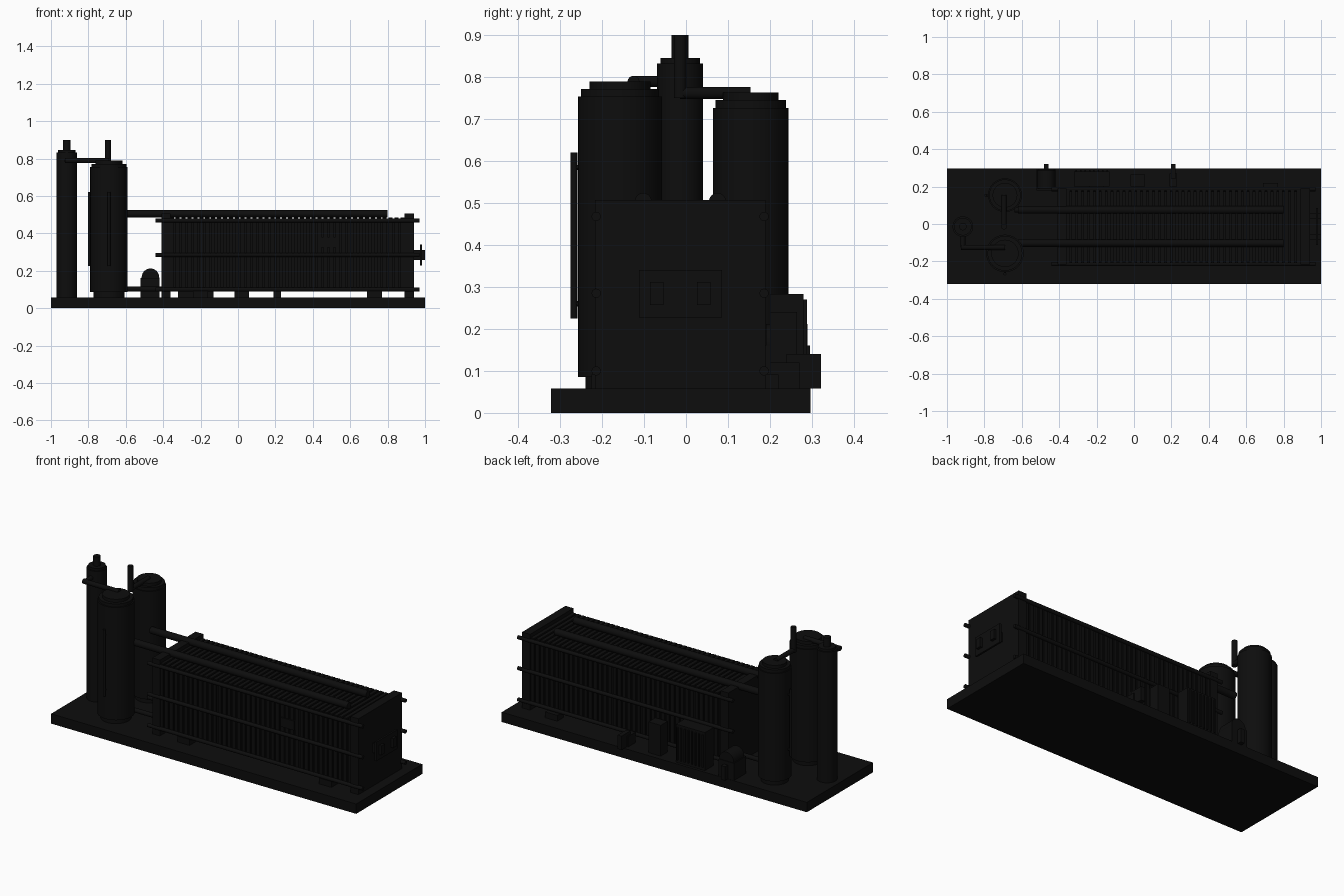
import bpy
import bmesh
from mathutils import Matrix, Vector

cube = bpy.data.objects.get("Cube")
if cube:
    bpy.data.objects.remove(cube, do_unlink=True)

black = bpy.data.materials.new("near_black")
black.use_nodes = True
tone = (0.004, 0.004, 0.004, 1)
black.diffuse_color = tone
black.node_tree.nodes["Principled BSDF"].inputs["Base Color"].default_value = tone


def finish(name, bm, smooth=False):
    mesh = bpy.data.meshes.new(name)
    bm.to_mesh(mesh)
    bm.free()
    mesh.materials.append(black)
    obj = bpy.data.objects.new(name, mesh)
    bpy.context.collection.objects.link(obj)
    if smooth:
        bpy.ops.object.select_all(action="DESELECT")
        obj.select_set(True)
        bpy.context.view_layer.objects.active = obj
        bpy.ops.object.shade_smooth_by_angle()
    return obj


def add_box(bm, x, y, z):
    lo, hi = Vector((x[0], y[0], z[0])), Vector((x[1], y[1], z[1]))
    mat = Matrix.Translation((lo + hi) / 2) @ Matrix.Diagonal((*(hi - lo), 1))
    bmesh.ops.create_cube(bm, size=1, matrix=mat)


def add_rod(bm, a, b, radius, sides=32):
    a, b = Vector(a), Vector(b)
    turn = (b - a).to_track_quat("Z", "Y").to_matrix().to_4x4()
    bmesh.ops.create_cone(bm, cap_ends=True, segments=sides, radius1=radius, radius2=radius,
                          depth=(b - a).length, matrix=Matrix.Translation((a + b) / 2) @ turn)


def box(name, x, y, z):
    bm = bmesh.new()
    add_box(bm, x, y, z)
    return finish(name, bm)


def rod(name, points, radius, sides=32):
    bm = bmesh.new()
    for a, b in zip(points, points[1:]):
        add_rod(bm, a, b, radius, sides)
    return finish(name, bm, True)


def vessel(name, x, y, tiers):
    """Stacked discs: each tier is radius, bottom, top."""
    bm = bmesh.new()
    for radius, low, high in tiers:
        add_rod(bm, (x, y, low), (x, y, high), radius, 48)
    return finish(name, bm, True)


FLOOR = 0.058
MID = -0.014

box("base_skid", (-1, 1), (-0.322, 0.297), (0, FLOOR))

# Separator tanks and scrubber column
vessel("front_tank", -0.69, -0.157, [(0.083, FLOOR, 0.087), (0.1, 0.086, 0.754),
                                     (0.093, 0.75, 0.772), (0.073, 0.77, 0.79)])
vessel("rear_tank", -0.69, 0.154, [(0.075, FLOOR, 0.087), (0.09, 0.086, 0.726),
                                   (0.084, 0.72, 0.745), (0.066, 0.74, 0.763)])
vessel("scrubber_column", -0.915, MID, [(0.055, FLOOR, 0.832), (0.047, 0.83, 0.846),
                                        (0.02, 0.84, 0.9)])

# Level gauges
rod("front_gauge", [(-0.69, -0.267, 0.225), (-0.69, -0.267, 0.62)], 0.008, 16)
rod("rear_gauge", [(-0.795, 0.154, 0.225), (-0.795, 0.154, 0.62)], 0.007, 16)
for z in (0.26, 0.585):
    rod("front_gauge_stub", [(-0.69, -0.267, z), (-0.69, -0.25, z)], 0.006, 12)
    rod("rear_gauge_stub", [(-0.795, 0.154, z), (-0.775, 0.154, z)], 0.006, 12)

# Overhead gas pipes and vent
rod("column_pipe", [(-0.925, -0.125, 0.789), (-0.69, -0.125, 0.789)], 0.014)
rod("column_elbow", [(-0.915, -0.125, 0.789), (-0.915, MID, 0.789)], 0.013)
rod("rear_gas_pipe", [(-0.695, 0.154, 0.762), (-0.695, MID, 0.762)], 0.014)
rod("vent_pipe", [(-0.695, MID, 0.75), (-0.695, MID, 0.9)], 0.015)

# Cell stack: core, repeated cell plates and end plates
x0, x1 = -0.37, 0.895
box("stack_core", (x0, x1), (-0.201, 0.173), (0.098, 0.476))
bm = bmesh.new()
count = 40
pitch = (x1 - x0) / count
for i in range(count):
    x = x0 + pitch * (i + 0.5)
    add_box(bm, (x - pitch * 0.34, x + pitch * 0.34), (-0.21, 0.182), (0.089, 0.485))
finish("cell_plates", bm)
for name, x in (("tank_side_end_plate", (-0.41, -0.36)), ("outer_end_plate", (0.89, 0.942))):
    box(name, x, (-0.217, 0.189), (FLOOR, 0.507))

# Tie rods with nuts
bm = bmesh.new()
for y in (-0.214, 0.186):
    for z in (0.1, 0.285, 0.468):
        add_rod(bm, (-0.44, y, z), (0.97, y, z), 0.011, 16)
finish("tie_rods", bm, True)

# Gas headers on top and feed pipes below
for y in (-0.102, 0.075):
    rod("top_header", [(-0.62, y, 0.504), (0.8, y, 0.504)], 0.02)
    rod("feed_pipe", [(-0.64, y, 0.102), (-0.38, y, 0.102)], 0.013)

# Power connection on the outer end
for y in (-0.07, 0.042):
    box("bus_bar", (0.93, 1), (y - 0.016, y + 0.016), (0.257, 0.312))
box("bus_cover_plate", (0.974, 0.985), (-0.112, 0.086), (0.227, 0.34))

# Nameplate on the stack side
box("nameplate", (0.43, 0.52), (-0.217, -0.209), (0.325, 0.38))

# Feet beside and beneath the stack
for x in (-0.2, 0.73):
    for y in (-0.225, 0.16):
        box("stack_foot", (x - 0.04, x + 0.04), (y, y + 0.06), (FLOOR, 0.092))

# Cooler with fins
box("cooler", (-0.32, -0.13), (0.2, 0.28), (FLOOR, 0.283))
bm = bmesh.new()
for i in range(8):
    x = -0.308 + i * 0.0235
    add_box(bm, (x - 0.004, x + 0.004), (0.275, 0.288), (0.075, 0.27))
finish("cooler_fins", bm)

# Control box
box("control_box", (-0.02, 0.06), (0.2, 0.265), (FLOOR, 0.24))

# Pumps
box("main_pump_base", (-0.52, -0.42), (0.18, 0.295), (FLOOR, 0.16))
rod("main_pump_body", [(-0.468, 0.19, 0.165), (-0.468, 0.29, 0.165)], 0.047)
box("main_pump_outlet", (-0.481, -0.456), (0.24, 0.322), (FLOOR, 0.14))
box("small_pump_base", (0.19, 0.23), (0.2, 0.27), (FLOOR, 0.12))
box("small_pump_outlet", (0.197, 0.222), (0.24, 0.322), (FLOOR, 0.14))
